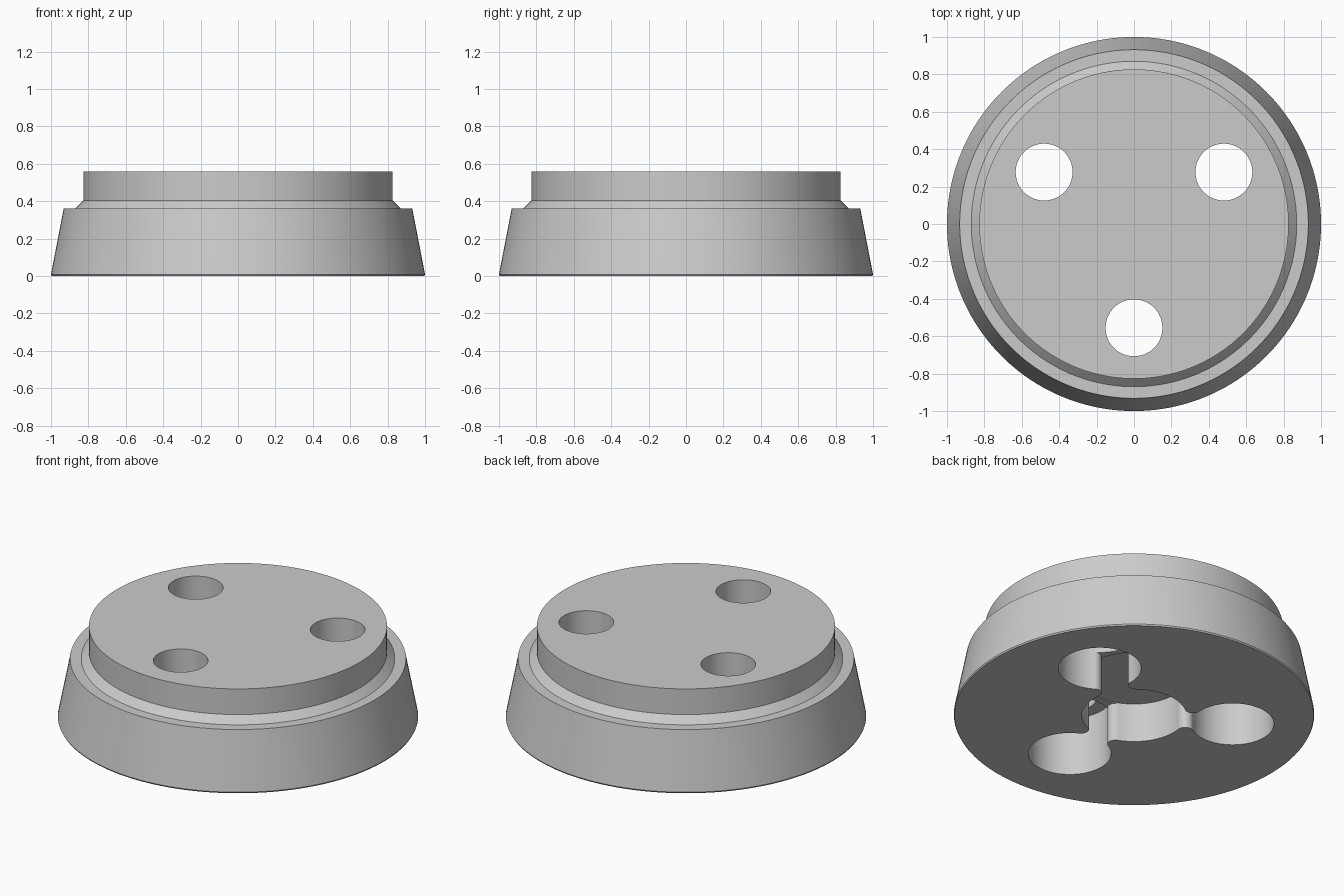
import bpy, bmesh, math

default = bpy.data.objects.get("Cube")
if default:
    bpy.data.objects.remove(default, do_unlink=True)

# Single plain grey material
grey = bpy.data.materials.new("plain grey")
grey.use_nodes = True
colour = (0.6, 0.6, 0.6, 1)
grey.diffuse_color = colour
grey.node_tree.nodes["Principled BSDF"].inputs["Base Color"].default_value = colour


def make_object(name, bm):
    bmesh.ops.recalc_face_normals(bm, faces=bm.faces)
    mesh = bpy.data.meshes.new(name)
    bm.to_mesh(mesh)
    bm.free()
    mesh.materials.append(grey)
    obj = bpy.data.objects.new(name, mesh)
    bpy.context.collection.objects.link(obj)
    return obj


def lathe(name, profile, sides):
    """Stack rings of (radius, height) and cap both ends."""
    bm = bmesh.new()
    rings = []
    for r, z in profile:
        rings.append([bm.verts.new((r * math.cos(math.tau * i / sides),
                                    r * math.sin(math.tau * i / sides), z))
                      for i in range(sides)])
    for low, high in zip(rings, rings[1:]):
        for i in range(sides):
            j = (i + 1) % sides
            bm.faces.new((low[i], low[j], high[j], high[i]))
    bm.faces.new(rings[0][::-1])
    bm.faces.new(rings[-1])
    return make_object(name, bm)


def prism(name, outline, z0, z1):
    """Extrude a flat outline between two heights."""
    bm = bmesh.new()
    low = [bm.verts.new((x, y, z0)) for x, y in outline]
    high = [bm.verts.new((x, y, z1)) for x, y in outline]
    bm.faces.new(low[::-1])
    bm.faces.new(high)
    for i in range(len(low)):
        j = (i + 1) % len(low)
        bm.faces.new((low[i], low[j], high[j], high[i]))
    return make_object(name, bm)


def cut(target, cutter):
    mod = target.modifiers.new("cut", "BOOLEAN")
    mod.operation = "DIFFERENCE"
    mod.solver = "EXACT"
    mod.object = cutter
    cutter.hide_render = True
    bpy.context.view_layer.objects.active = target
    bpy.ops.object.modifier_apply(modifier=mod.name)
    bpy.data.objects.remove(cutter, do_unlink=True)


HOLE_DIST, HOLE_R, BORE_R, HUB_R, FILLET = 0.555, 0.152, 0.23, 0.29, 0.045
HUB_TOP, NECK_TOP, BORE_TOP, BELOW = 0.24, 0.235, 0.36, -0.1

# Tapered base with a chamfered step up to the round top
body = lathe("stepped_base", [(0.996, 0), (1, 0.008), (0.932, 0.36), (0.87, 0.36),
                              (0.827, 0.403), (0.827, 0.56)], 160)

# Neck outline: fillet arcs tangent to the central pocket and a hole pocket
a, b = HUB_R + FILLET, BORE_R + FILLET
cx = (a * a - b * b + HOLE_DIST ** 2) / (2 * HOLE_DIST)
cy = math.sqrt(a * a - cx * cx)
start = math.atan2(-cy, -cx)
end = math.atan2(-cy, HOLE_DIST - cx)
steps = 16
arc = [(cx + FILLET * math.cos(start + (end - start) * i / steps),
        cy + FILLET * math.sin(start + (end - start) * i / steps))
       for i in range(steps + 1)]
upper = [(0.2, 0.05)] + arc + [(0.42, 0.05)]
neck = [(x, -y) for x, y in upper] + upper[::-1]

# Central pocket underneath
cut(body, lathe("central_pocket", [(HUB_R, BELOW), (HUB_R, HUB_TOP)], 96))

# Three counterbored through holes joined to the pocket by necks
for k in range(3):
    angle = math.radians(-90 + 120 * k)
    place = (HOLE_DIST * math.cos(angle), HOLE_DIST * math.sin(angle), 0)
    bore = lathe("hole", [(BORE_R, BELOW), (BORE_R, BORE_TOP),
                          (HOLE_R, BORE_TOP), (HOLE_R, 0.7)], 72)
    bore.location = place
    channel = prism("neck", neck, BELOW, NECK_TOP)
    channel.rotation_euler.z = angle
    bpy.context.view_layer.update()
    cut(body, bore)
    cut(body, channel)

# Smooth walls, crisp rims
bpy.ops.object.select_all(action="DESELECT")
body.select_set(True)
bpy.context.view_layer.objects.active = body
bpy.ops.object.shade_smooth_by_angle(angle=math.radians(30))
